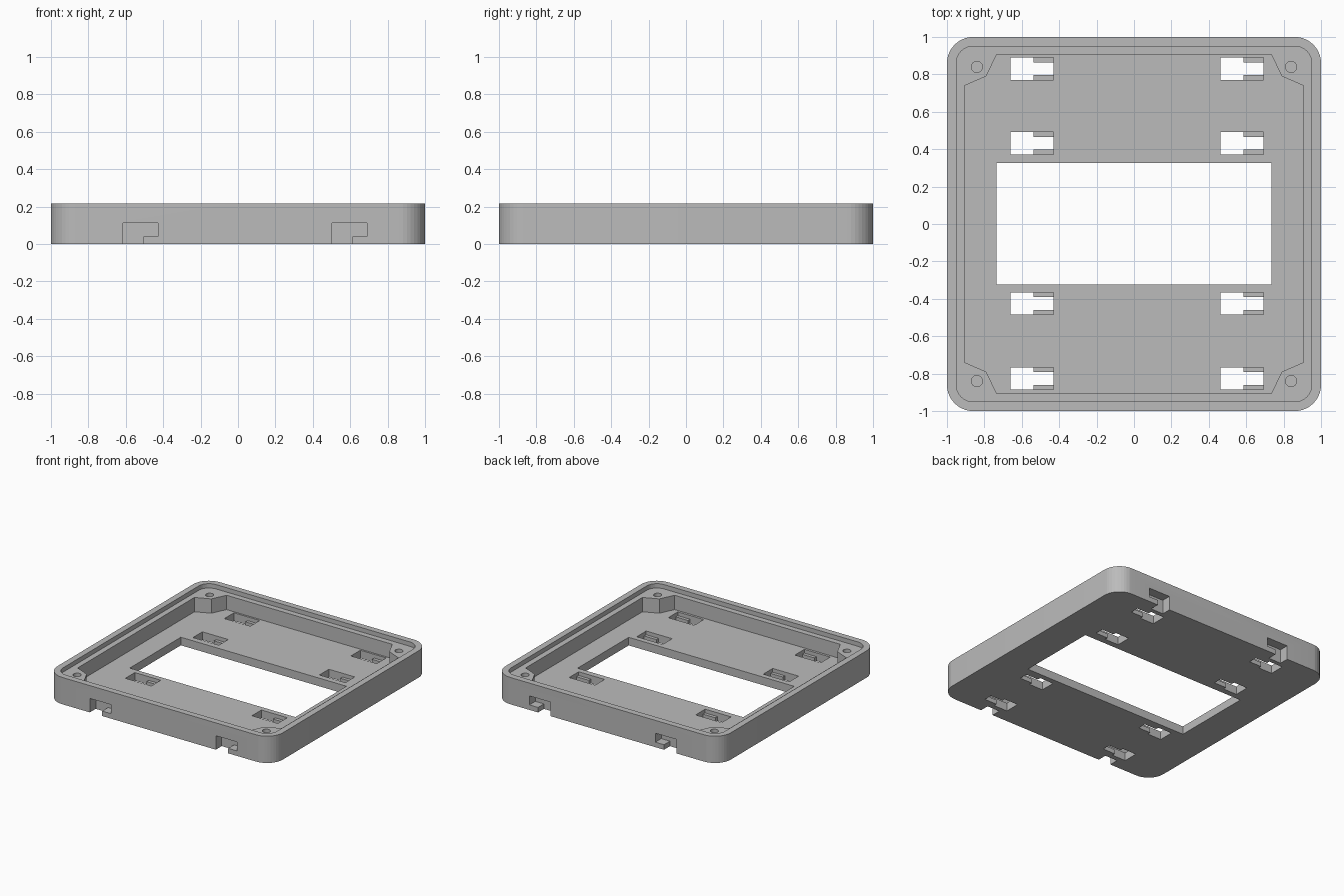
import bpy
import bmesh
import math

if "Cube" in bpy.data.objects:
    bpy.data.objects.remove(bpy.data.objects["Cube"], do_unlink=True)

HEIGHT = 0.215
FLOOR = 0.065
LEDGE = 0.18
TAB = 0.035
ABOVE = 0.4

grey = bpy.data.materials.new("plain grey")
grey.use_nodes = True
COLOUR = (0.5, 0.5, 0.5, 1)
grey.diffuse_color = COLOUR
grey.node_tree.nodes["Principled BSDF"].inputs["Base Color"].default_value = COLOUR


def prism(name, outline, z0, z1):
    """Extrude a flat outline from z0 up to z1."""
    bm = bmesh.new()
    face = bm.faces.new([bm.verts.new((x, y, z0)) for x, y in outline])
    out = bmesh.ops.extrude_face_region(bm, geom=[face])
    top = [v for v in out["geom"] if isinstance(v, bmesh.types.BMVert)]
    bmesh.ops.translate(bm, verts=top, vec=(0, 0, z1 - z0))
    bmesh.ops.recalc_face_normals(bm, faces=bm.faces)
    mesh = bpy.data.meshes.new(name)
    bm.to_mesh(mesh)
    bm.free()
    mesh.materials.append(grey)
    obj = bpy.data.objects.new(name, mesh)
    bpy.context.collection.objects.link(obj)
    return obj


def rounded_square(half, radius, steps=10):
    pts = []
    for i, (sx, sy) in enumerate([(1, 1), (-1, 1), (-1, -1), (1, -1)]):
        for k in range(steps + 1):
            a = math.pi / 2 * (i + k / steps)
            pts.append((sx * (half - radius) + radius * math.cos(a),
                        sy * (half - radius) + radius * math.sin(a)))
    return pts


def rect(x0, x1, y0, y1):
    return [(x0, y0), (x1, y0), (x1, y1), (x0, y1)]


def circle(cx, cy, r, sides=24):
    turns = [2 * math.pi * k / sides for k in range(sides)]
    return [(cx + r * math.cos(a), cy + r * math.sin(a)) for a in turns]


tray = prism("tray", rounded_square(1, 0.14), 0, HEIGHT)


def cut(outline, z0, z1):
    """Remove a prism from the tray."""
    cutter = prism("cutter", outline, z0, z1)
    cutter.hide_render = True
    mod = tray.modifiers.new("cut", "BOOLEAN")
    mod.operation = "DIFFERENCE"
    mod.solver = "EXACT"
    mod.object = cutter
    bpy.context.view_layer.objects.active = tray
    bpy.ops.object.modifier_apply(modifier=mod.name)
    bpy.data.objects.remove(cutter, do_unlink=True)


# recessed lid ledge
cut(rounded_square(0.95, 0.09), LEDGE, ABOVE)

# cavity, leaving a screw post in each corner
corner = [(0.905, 0.74), (0.79, 0.79), (0.735, 0.905)]
cavity = []
for sx, sy in [(1, 1), (-1, 1), (-1, -1), (1, -1)]:
    pts = [(sx * x, sy * y) for x, y in corner]
    cavity += pts if sx * sy > 0 else pts[::-1]
cut(cavity, FLOOR, ABOVE)

# screw holes in the posts
for sx in (-1, 1):
    for sy in (-1, 1):
        cut(circle(0.84 * sx, 0.84 * sy, 0.03), FLOOR, ABOVE)

# central window
cut(rect(-0.735, 0.735, -0.323, 0.325), -0.1, ABOVE)

# keyhole mounts through the floor: wide entry, then a slot between two tabs
for x in (-0.66, 0.463):
    for y in (-0.826, -0.425, 0.431, 0.83):
        cut(rect(x, x + 0.23, y - 0.06, y + 0.06), TAB, ABOVE)
        cut(rect(x, x + 0.122, y - 0.06, y + 0.06), -0.1, ABOVE)
        cut(rect(x + 0.1, x + 0.23, y - 0.034, y + 0.034), -0.1, ABOVE)

# stepped notches in the front and back walls
for x in (-0.615, 0.503):
    for side in (-1, 1):
        y0, y1 = sorted((side * 0.925, side * 1.1))
        cut(rect(x, x + 0.187, y0, y1), 0.04, 0.112)
        cut(rect(x, x + 0.11, y0, y1), -0.1, 0.112)

# smooth the round corners, keep every edge crisp
bpy.ops.object.select_all(action="DESELECT")
tray.select_set(True)
bpy.context.view_layer.objects.active = tray
bpy.ops.object.shade_smooth_by_angle(angle=math.radians(5))
